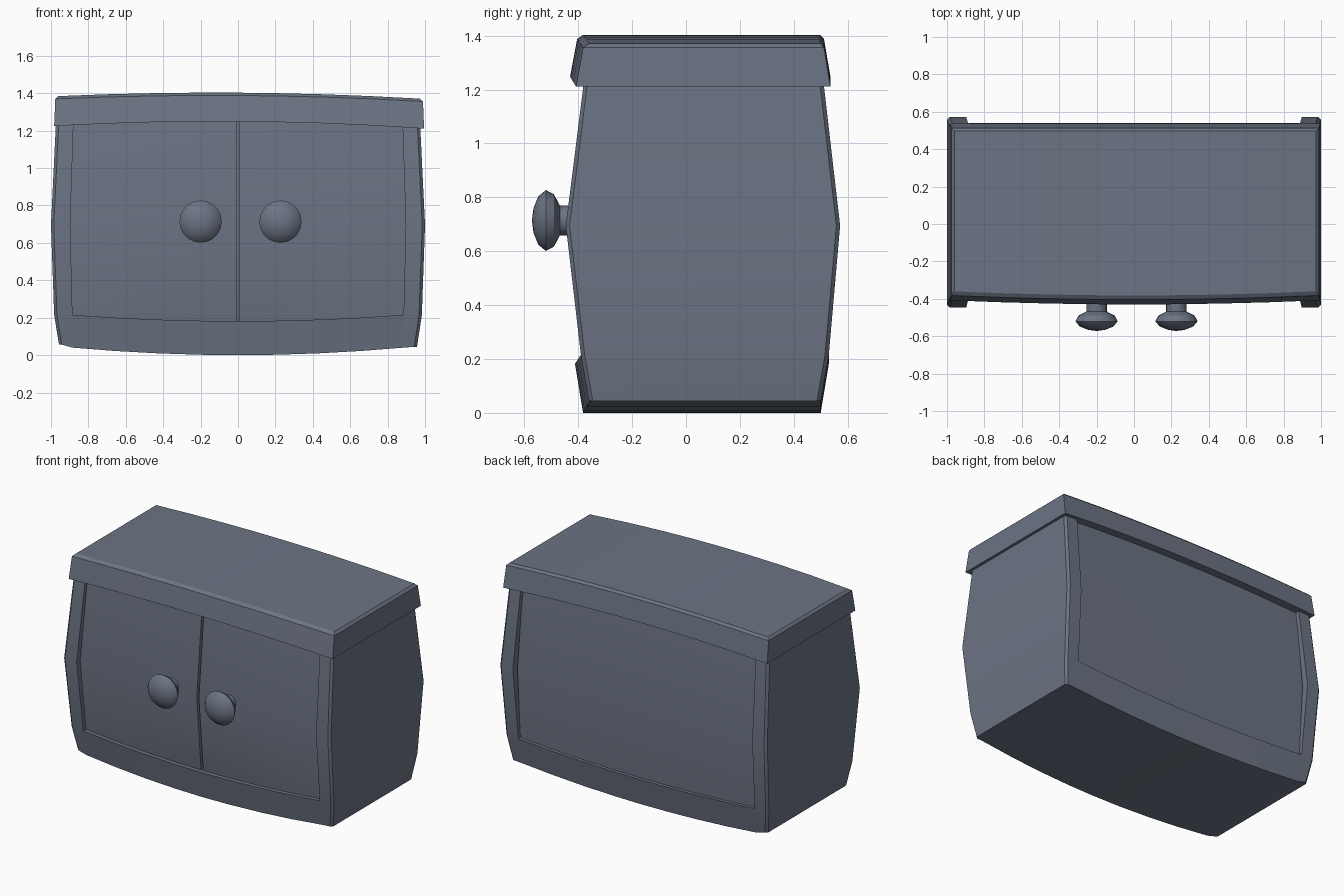
import bpy, bmesh, math
from mathutils import Matrix, Vector

if "Cube" in bpy.data.objects:
    bpy.data.objects.remove(bpy.data.objects["Cube"])

slate = bpy.data.materials.new("slate")
slate.diffuse_color = (0.15, 0.175, 0.23, 1)
slate.use_nodes = True
slate.node_tree.nodes["Principled BSDF"].inputs["Base Color"].default_value = slate.diffuse_color


def block(name, layers):
    """Stacked layers; each layer is a row of (x, front y, back y, z) stations."""
    bm = bmesh.new()
    rings, n = [], len(layers[0])
    for row in layers:
        front = [bm.verts.new((x, f, z)) for x, f, b, z in row]
        back = [bm.verts.new((x, b, z)) for x, f, b, z in row]
        rings.append(front + back[::-1])
    for lo, hi in zip(rings, rings[1:]):
        for i in range(2 * n):
            j = (i + 1) % (2 * n)
            bm.faces.new((lo[i], lo[j], hi[j], hi[i]))
    for ring in (rings[0], rings[-1]):
        for i in range(n - 1):
            bm.faces.new((ring[i], ring[i + 1], ring[-2 - i], ring[-1 - i]))
    bmesh.ops.recalc_face_normals(bm, faces=bm.faces[:])
    return finish(name, bm)


def finish(name, bm):
    mesh = bpy.data.meshes.new(name)
    bm.to_mesh(mesh)
    bm.free()
    mesh.materials.append(slate)
    ob = bpy.data.objects.new(name, mesh)
    bpy.context.collection.objects.link(ob)
    bpy.ops.object.select_all(action='DESELECT')
    ob.select_set(True)
    bpy.context.view_layer.objects.active = ob
    bpy.ops.object.shade_smooth_by_angle(angle=math.radians(32))
    return ob


def bowed(xs, front, back, z, arch):
    """Row bowed out at the front and arched up (or down) in the middle."""
    half = max(abs(x) for x in xs)
    hump = [1 - (x / half) ** 2 for x in xs]
    return [(x, front - 0.022 * h, back, z + arch * h) for x, h in zip(xs, hump)]


span = [-0.885, -0.66, -0.43, -0.2, 0, 0.2, 0.43, 0.66, 0.885]

# inner carcass, its back is the recessed rear panel
block("carcass", [
    bowed(span, -0.31, 0.505, 0.12, 0),
    bowed(span, -0.33, 0.508, 0.21, -0.03),
    bowed(span, -0.37, 0.54, 0.69, 0),
    bowed(span, -0.32, 0.475, 1.28, 0.03)])

# doors with a narrow gap between them
for side, label in ((-1, "left"), (1, "right")):
    xs = [side * v for v in (0.008, 0.2, 0.43, 0.66, 0.9)]
    block(label + "_door", [
        bowed(xs, -0.355, -0.28, 0.15, 0),
        bowed(xs, -0.362, -0.28, 0.21, -0.03),
        bowed(xs, -0.408, -0.28, 0.69, 0),
        bowed(xs, -0.35, -0.28, 1.27, 0.03)])

# sagging base with front and back rails
block("base_rail", [
    bowed(span, -0.36, 0.50, 0.04, -0.04),
    bowed(span, -0.39, 0.53, 0.215, -0.033)])

# bulging end panels with corner posts
levels = [  # inner x, outer x, front y, back y, z
    (0.885, 0.957, -0.36, 0.50, 0.05),
    (0.885, 0.983, -0.39, 0.53, 0.215),
    (0.897, 1.0, -0.446, 0.572, 0.695),
    (0.88, 0.974, -0.379, 0.51, 1.23)]
for side, label in ((-1, "left"), (1, "right")):
    rows = []
    for k, (a, o, f, b, z) in enumerate(levels):
        tip = z - 0.006 * side if k == 0 else z
        low = 0.04 if k == 0 else z
        rows.append([(side * a, f, b, low),
                     (side * (o - 0.015), f, b, tip),
                     (side * o, f + 0.014, b - 0.014, tip)])
    block(label + "_end_panel", rows)


# arched lid with a bevelled top edge, sitting slightly askew
def lid_row(half, front, back, z, arch):
    xs = [v * half for v in (-1, -0.72, -0.46, -0.22, 0, 0.22, 0.46, 0.72, 1)]
    return [(x + 0.006, f, b, zz - 0.007 * x)
            for x, f, b, zz in bowed(xs, front, back, z, arch)]


block("lid", [
    lid_row(0.989, -0.408, 0.536, 1.218, 0.031),
    lid_row(0.983, -0.382, 0.512, 1.363, 0.025),
    lid_row(0.967, -0.36, 0.497, 1.378, 0.025)])

# round door knobs, revolved about the y axis
profile = [(0, -0.572), (0.045, -0.566), (0.09, -0.548), (0.113, -0.52),
           (0.097, -0.49), (0.055, -0.468), (0.055, -0.40)]
for x, label in ((-0.2, "left"), (0.227, "right")):
    bm = bmesh.new()
    vs = [bm.verts.new((r, y, 0)) for r, y in profile]
    es = [bm.edges.new(p) for p in zip(vs, vs[1:])]
    bmesh.ops.spin(bm, geom=vs + es, cent=(0, 0, 0), axis=(0, 1, 0),
                   angle=2 * math.pi, steps=20)
    bmesh.ops.remove_doubles(bm, verts=bm.verts[:], dist=0.0005)
    bmesh.ops.recalc_face_normals(bm, faces=bm.faces[:])
    bmesh.ops.transform(bm, verts=bm.verts[:],
                        matrix=Matrix.Translation(Vector((x, 0, 0.714))))
    knob = finish(label + "_knob", bm)
    knob.data.shade_smooth()
